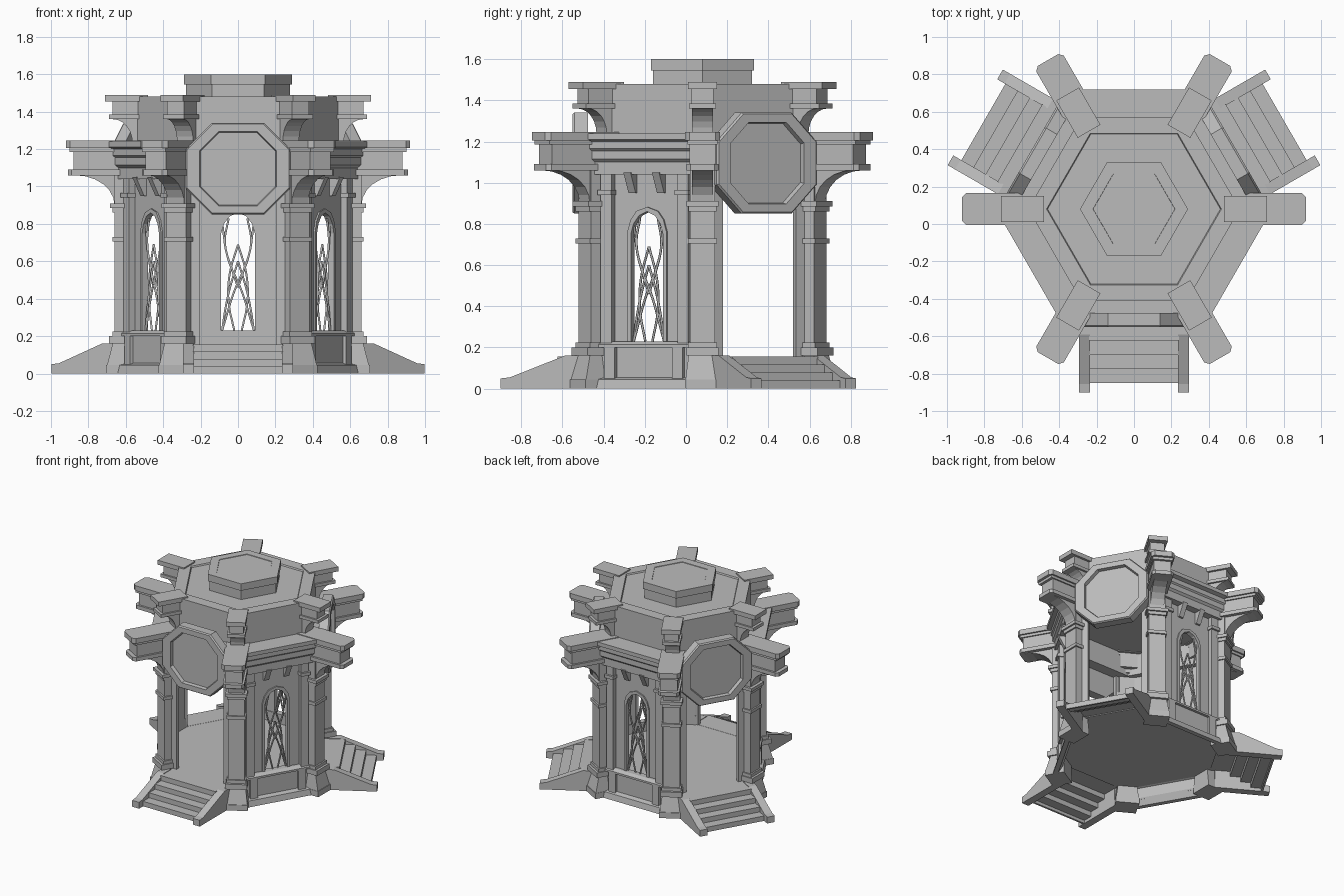
import bpy, bmesh, math
from mathutils import Matrix, Vector

if "Cube" in bpy.data.objects:
    bpy.data.objects.remove(bpy.data.objects["Cube"])

stone = bpy.data.materials.new("grey_stone")
stone.use_nodes = True
GREY = (0.5, 0.5, 0.5, 1)
stone.diffuse_color = GREY
stone.node_tree.nodes["Principled BSDF"].inputs["Base Color"].default_value = GREY

CENTRE = Vector((0, 0.08, 0))
TAN30 = math.tan(math.radians(30))
CORNERS = range(0, 360, 60)
WALLS = (90, 210, 330)
DOORS = (30, 150, 270)


# Local frame of every part: x = outward, y = along the side, z = up
def place(name, data, angles):
    data.materials.append(stone)
    for i, a in enumerate(angles):
        ob = bpy.data.objects.new(f"{name}_{i + 1}" if len(angles) > 1 else name, data)
        ob.matrix_world = Matrix.Translation(CENTRE) @ Matrix.Rotation(math.radians(a), 4, "Z")
        bpy.context.collection.objects.link(ob)


def finish(name, bm, angles):
    bmesh.ops.recalc_face_normals(bm, faces=bm.faces)
    me = bpy.data.meshes.new(name)
    bm.to_mesh(me)
    bm.free()
    place(name, me, angles)


def loft(bm, loops, caps=True, keep=lambda a, b: True):
    rows = [[bm.verts.new(p) for p in loop] for loop in loops]
    n = len(rows[0])
    for low, high in zip(rows, rows[1:]):
        for i in range(n):
            j = (i + 1) % n
            if keep(low[i].co, low[j].co):
                bm.faces.new((low[i], low[j], high[j], high[i]))
    if caps:
        bm.faces.new(rows[0])
        bm.faces.new(rows[-1])


def radial(bm, pts, width):
    """Outward/up profile, extruded along the side."""
    loft(bm, [[(r, s * width / 2, z) for r, z in pts] for s in (-1, 1)])


def mitred(bm, pts):
    """Outward/up profile run along one hexagon side with mitred ends."""
    loft(bm, [[(r, s * r * TAN30, z) for r, z in pts] for s in (-1, 1)])


def facing(bm, half, r0, r1):
    """Half outline of a wall panel, thickened outward and mirrored."""
    for s in (-1, 1):
        loft(bm, [[(r, s * t, z) for t, z in half] for r in (r0, r1)],
             keep=lambda a, b: abs(a.y) + abs(b.y) > 1e-5)
    bmesh.ops.remove_doubles(bm, verts=bm.verts, dist=1e-5)


def block(bm, r0, r1, width, z0, z1, t=0, r_top=None, w_top=None):
    def rect(r, w, z):
        return [(r0, t - w / 2, z), (r, t - w / 2, z), (r, t + w / 2, z), (r0, t + w / 2, z)]
    loft(bm, [rect(r1, width, z0), rect(r_top or r1, w_top or width, z1)])


def slab(bm, r0, r1, width, z0, z1, cut):
    w = width / 2
    plan = [(r0, -w), (r1 - cut, -w), (r1, cut - w), (r1, w - cut), (r1 - cut, w), (r0, w)]
    loft(bm, [[(r, t, z) for r, t in plan] for z in (z0, z1)])


def hexagon(name, profile):
    bm = bmesh.new()
    k = 1 / math.cos(math.radians(30))
    loft(bm, [[(a * k * math.cos(math.radians(c)), a * k * math.sin(math.radians(c)), z)
               for c in CORNERS] for a, z in profile])
    finish(name, bm, [0])


def haunch(bm, r_in, r_out, z_low, z_high, width):
    """Solid bracket with a concave quarter curve underneath."""
    arc = [math.radians(15 * i) for i in range(7)]
    pts = [(r_out - (r_out - r_in) * math.cos(a), z_low + (z_high - z_low) * math.sin(a)) for a in arc]
    radial(bm, [(r_in - 0.06, z_high), (r_in - 0.06, z_low)] + pts, width)


# Floor, roof drum and cap
hexagon("floor", [(0.545, 0.135), (0.545, 0.155)])
hexagon("upper_roof", [(0.49, 1.21), (0.49, 1.48), (0.405, 1.48), (0.4, 1.47)])
hexagon("roof_cap", [(0.24, 1.46), (0.24, 1.545), (0.25, 1.545), (0.25, 1.6), (0.19, 1.6), (0.189, 1.596)])

# Corner columns with flared base, collars and capital
bm = bmesh.new()
block(bm, 0.56, 0.705, 0.17, 0, 0.045)
block(bm, 0.56, 0.7, 0.165, 0.045, 0.16, r_top=0.67, w_top=0.135)
block(bm, 0.56, 0.69, 0.155, 0.16, 0.2)
block(bm, 0.56, 0.66, 0.12, 0.2, 1.22)
block(bm, 0.56, 0.672, 0.14, 0.2, 0.225)
block(bm, 0.56, 0.672, 0.14, 0.705, 0.73)
block(bm, 0.56, 0.672, 0.135, 0.86, 0.885)
block(bm, 0.56, 0.685, 0.155, 0.885, 0.91)
finish("column", bm, CORNERS)

# Lower projecting beams on the columns
bm = bmesh.new()
slab(bm, 0.48, 0.92, 0.17, 1.205, 1.245, 0.022)
block(bm, 0.5, 0.9, 0.145, 1.185, 1.205)
block(bm, 0.5, 0.88, 0.125, 1.09, 1.185)
slab(bm, 0.53, 0.91, 0.155, 1.06, 1.09, 0.02)
haunch(bm, 0.66, 0.87, 0.9, 1.06, 0.1)
finish("lower_beam", bm, CORNERS)

# Upper projecting beams on the drum
bm = bmesh.new()
block(bm, 0.48, 0.71, 0.14, 1.455, 1.49)
block(bm, 0.48, 0.67, 0.105, 1.385, 1.455)
block(bm, 0.48, 0.69, 0.13, 1.36, 1.385)
haunch(bm, 0.565, 0.67, 1.235, 1.36, 0.1)
finish("upper_beam", bm, CORNERS)

# Walls with a pointed window opening
bm = bmesh.new()
arch = [(0, 0.86), (0.045, 0.84), (0.075, 0.8), (0.09, 0.75), (0.09, 0.23)]
facing(bm, [(0, 0.14), (0.3, 0.14), (0.3, 1.1), (0, 1.1)] + arch + [(0, 0.23)], 0.51, 0.53)
finish("window_wall", bm, WALLS)

bm = bmesh.new()
rim = [(0.11, 0.23), (0.11, 0.76), (0.092, 0.82), (0.06, 0.862), (0, 0.882)]
facing(bm, rim + arch, 0.505, 0.54)
finish("window_frame", bm, WALLS)

# Wall plinth with a framed panel
bm = bmesh.new()
mitred(bm, [(0.565, 0), (0.6, 0), (0.59, 0.045), (0.555, 0.055), (0.555, 0.2), (0.575, 0.2),
            (0.575, 0.215), (0.55, 0.23), (0.505, 0.23), (0.505, 0.14), (0.535, 0.13), (0.535, 0.05)])
for t in (-0.19, 0.19):
    block(bm, 0.54, 0.575, 0.06, 0.04, 0.2, t)
finish("wall_plinth", bm, WALLS)

# Pilasters and small corbels under the eaves
bm = bmesh.new()
for t in (-0.215, 0.215):
    block(bm, 0.51, 0.565, 0.06, 0.22, 1.05, t)
    block(bm, 0.51, 0.58, 0.075, 0.94, 0.965, t)
finish("pilasters", bm, WALLS)

bm = bmesh.new()
for t in (-0.08, 0.08):
    block(bm, 0.51, 0.545, 0.04, 0.95, 1.05, t, r_top=0.595)
finish("eaves_corbels", bm, WALLS)

# Lower roof over the walls: flat cornice above a stepped fascia
bm = bmesh.new()
mitred(bm, [(0.47, 1.04), (0.585, 1.04), (0.585, 1.1), (0.6, 1.115), (0.6, 1.155), (0.61, 1.165),
            (0.61, 1.2), (0.64, 1.21), (0.64, 1.24), (0.47, 1.24)])
finish("lower_roof", bm, WALLS)

# Lintel and jambs of the doorways
bm = bmesh.new()
mitred(bm, [(0.47, 1.04), (0.565, 1.04), (0.565, 1.24), (0.47, 1.24)])
for t in (-0.245, 0.245):
    block(bm, 0.525, 0.555, 0.08, 0.14, 1.1, t)
finish("door_surround", bm, DOORS)


# Eight-sided shield over each doorway, with a sunken face
def octagon(r, half_w, half_h, cut):
    quarter = [(half_w, half_h - cut), (half_w - cut, half_h)]
    pts = quarter + [(-t, z) for t, z in reversed(quarter)]
    pts += [(-t, -z) for t, z in pts]
    return [(r, t, 1.095 + z) for t, z in pts]


bm = bmesh.new()
loft(bm, [octagon(0.555, 0.28, 0.245, 0.14), octagon(0.622, 0.28, 0.245, 0.14),
          octagon(0.632, 0.272, 0.238, 0.136), octagon(0.632, 0.205, 0.198, 0.1),
          octagon(0.605, 0.2, 0.193, 0.1)])
finish("door_shield", bm, DOORS)

# Open-backed stairs with sloping side walls
bm = bmesh.new()
steps = []
for i in range(4):
    r = 0.93 - 0.075 * i
    steps += [(r, 0.039 * i), (r, 0.039 * (i + 1))]
steps.append((0.53, 0.156))
radial(bm, steps + [(r - 0.015, max(z - 0.015, 0)) for r, z in reversed(steps)], 0.48)
finish("stairs", bm, DOORS)

bm = bmesh.new()
for s in (-1, 1):
    side = [(0.98, 0), (0.98, 0.05), (0.935, 0.055), (0.67, 0.16), (0.58, 0.16), (0.58, 0)]
    loft(bm, [[(r, s * t, z) for r, z in side] for t in (0.235, 0.295)])
finish("stair_sides", bm, DOORS)

# Curved window tracery
strands = [[(0.085, 0.81), (0.055, 0.62), (-0.02, 0.44), (-0.085, 0.23)],
           [(0, 0.69), (0.045, 0.53), (0.05, 0.38), (0.02, 0.23)],
           [(0, 0.6), (0.04, 0.47), (0.065, 0.36), (0.085, 0.23)],
           [(0.05, 0.83), (0.07, 0.7), (0.03, 0.55), (0, 0.46)]]
cu = bpy.data.curves.new("window_tracery", "CURVE")
cu.dimensions = "3D"
cu.bevel_depth = 0.006
cu.bevel_resolution = 1
cu.resolution_u = 5
for path in strands:
    for s in (-1, 1):
        sp = cu.splines.new("BEZIER")
        sp.bezier_points.add(len(path) - 1)
        for p, (t, z) in zip(sp.bezier_points, path):
            p.co = (0.52, s * t, z)
            p.handle_left_type = p.handle_right_type = "AUTO"
place("window_tracery", cu, WALLS)
